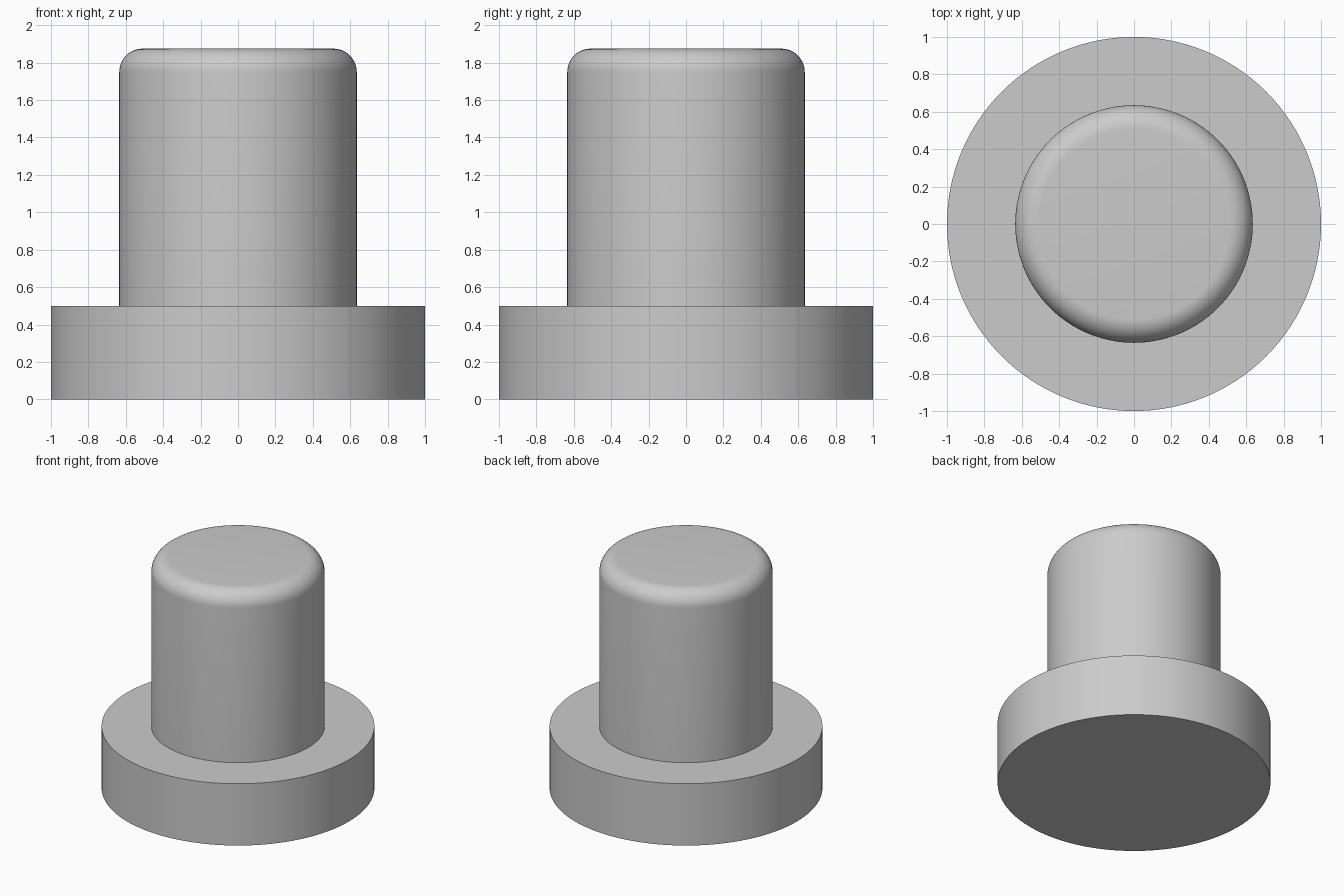
import bpy, bmesh, math

cube = bpy.data.objects.get("Cube")
if cube:
    bpy.data.objects.remove(cube, do_unlink=True)

SIDES = 128
BASE_RADIUS, BASE_HEIGHT = 1.0, 0.5
POST_RADIUS, TOP, FILLET = 0.635, 1.875, 0.125

grey = bpy.data.materials.new("plain grey")
grey.use_nodes = True
colour = (0.6, 0.6, 0.6, 1)
grey.diffuse_color = colour
grey.node_tree.nodes["Principled BSDF"].inputs["Base Color"].default_value = colour


def lathe(name, profile):
    """Revolve a (radius, height) profile about z."""
    bm = bmesh.new()
    verts = [bm.verts.new((r, 0, z)) for r, z in profile]
    edges = [bm.edges.new(pair) for pair in zip(verts, verts[1:])]
    bmesh.ops.spin(bm, geom=verts + edges, cent=(0, 0, 0), axis=(0, 0, 1),
                   angle=math.tau, steps=SIDES, use_duplicate=False)
    bmesh.ops.remove_doubles(bm, verts=bm.verts, dist=1e-5)
    # Close the open rims with flat caps
    rims = [e for e in bm.edges if e.is_boundary]
    bmesh.ops.holes_fill(bm, edges=rims, sides=0)
    bmesh.ops.recalc_face_normals(bm, faces=bm.faces)
    mesh = bpy.data.meshes.new(name)
    bm.to_mesh(mesh)
    bm.free()
    mesh.materials.append(grey)
    obj = bpy.data.objects.new(name, mesh)
    bpy.context.collection.objects.link(obj)
    bpy.ops.object.select_all(action="DESELECT")
    obj.select_set(True)
    bpy.context.view_layer.objects.active = obj
    bpy.ops.object.shade_smooth_by_angle(angle=math.radians(30))
    return obj


# Wide base, post and rounded top edge as one turned solid
steps = 12
rounded_edge = []
for i in range(steps + 1):
    a = math.pi / 2 * i / steps
    rounded_edge.append((POST_RADIUS - FILLET + FILLET * math.cos(a),
                         TOP - FILLET + FILLET * math.sin(a)))

lathe("flanged_post", [(BASE_RADIUS, 0), (BASE_RADIUS, BASE_HEIGHT),
                       (POST_RADIUS, BASE_HEIGHT)] + rounded_edge)
